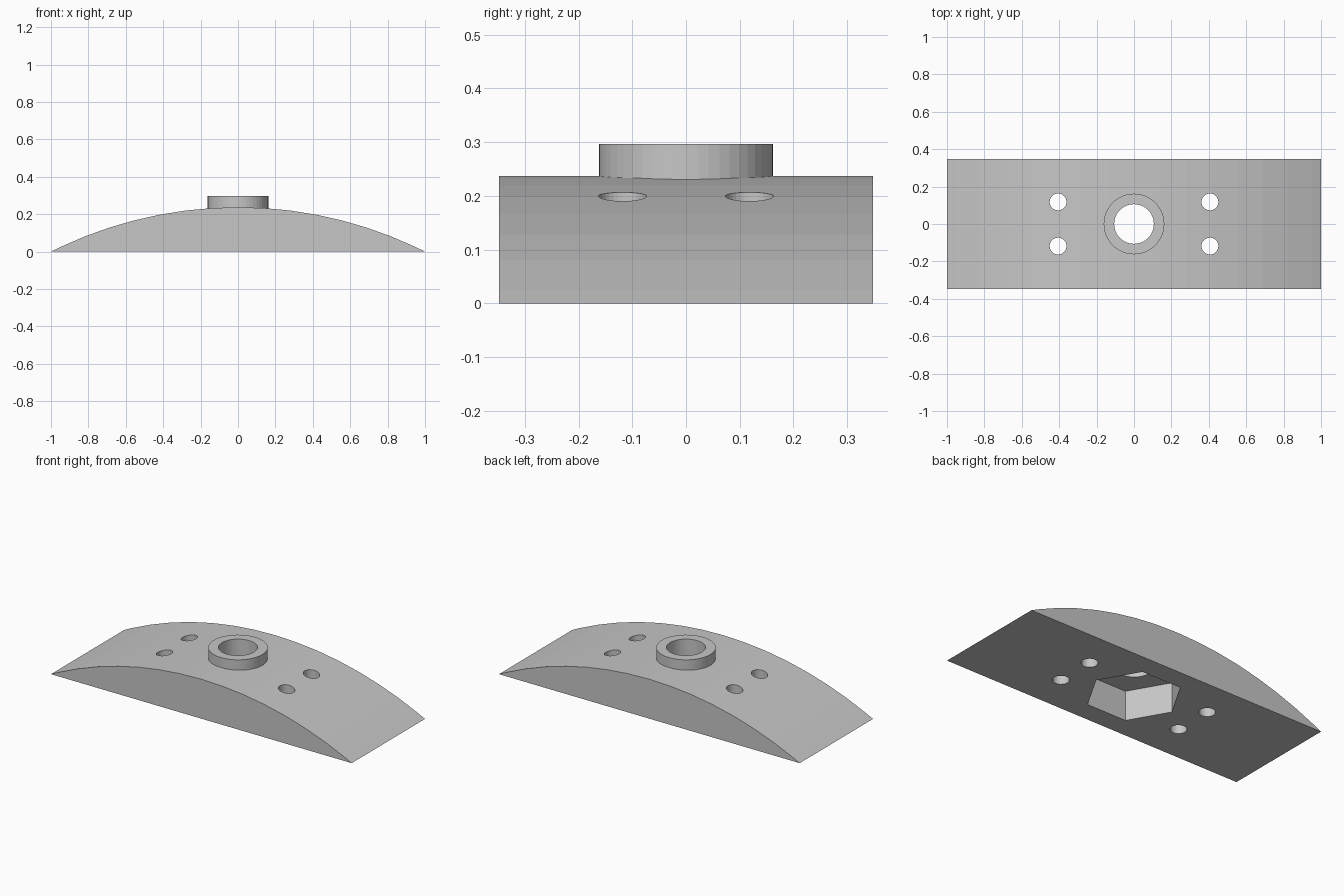
import bpy
import bmesh
from math import asin, sin, cos, radians

cube = bpy.data.objects.get("Cube")
if cube:
    bpy.data.objects.remove(cube, do_unlink=True)

# Overall sizes
HALF_WIDTH = 0.348
RISE = 0.237
RADIUS = (1 + RISE ** 2) / (2 * RISE)
HUB_TOP = 0.296
POCKET_TOP = 0.178

grey = bpy.data.materials.new("plain grey")
grey.use_nodes = True
colour = (0.57, 0.57, 0.57, 1)
grey.diffuse_color = colour
grey.node_tree.nodes["Principled BSDF"].inputs["Base Color"].default_value = colour


def make_object(name, bm):
    bmesh.ops.recalc_face_normals(bm, faces=bm.faces)
    mesh = bpy.data.meshes.new(name)
    bm.to_mesh(mesh)
    bm.free()
    mesh.materials.append(grey)
    obj = bpy.data.objects.new(name, mesh)
    bpy.context.collection.objects.link(obj)
    return obj


def prism(name, radius, sides, bottom, top, x=0, y=0):
    """Upright prism with one corner on the x axis."""
    bm = bmesh.new()
    ring = [bm.verts.new((x + radius * cos(radians(360 * i / sides)),
                          y + radius * sin(radians(360 * i / sides)), bottom))
            for i in range(sides)]
    face = bm.faces.new(ring)
    up = bmesh.ops.extrude_face_region(bm, geom=[face])["geom"]
    bmesh.ops.translate(bm, vec=(0, 0, top - bottom),
                        verts=[v for v in up if isinstance(v, bmesh.types.BMVert)])
    return make_object(name, bm)


def combine(target, tool, operation):
    """Apply a boolean and discard the tool."""
    mod = target.modifiers.new(operation.lower(), 'BOOLEAN')
    mod.operation = operation
    mod.solver = 'EXACT'
    mod.object = tool
    bpy.context.view_layer.objects.active = target
    bpy.ops.object.modifier_apply(modifier=mod.name)
    bpy.data.objects.remove(tool, do_unlink=True)


# Arched block: circular segment profile, extruded across the width
end = asin(1 / RADIUS)
angles = [-end] + [radians(3.6 * k) for k in range(-7, 8)] + [end]
bm = bmesh.new()
profile = [bm.verts.new((RADIUS * sin(a), -HALF_WIDTH, RADIUS * cos(a) - RADIUS + RISE))
           for a in angles]
side = bm.faces.new(profile)
back = bmesh.ops.extrude_face_region(bm, geom=[side])["geom"]
bmesh.ops.translate(bm, vec=(0, 2 * HALF_WIDTH, 0),
                    verts=[v for v in back if isinstance(v, bmesh.types.BMVert)])
block = make_object("arched_block", bm)

# Raised collar on top
combine(block, prism("collar", 0.162, 48, 0.2, HUB_TOP), 'UNION')

# Hexagonal pocket underneath, and the bore through the collar
combine(block, prism("hex_pocket", 0.261, 6, -0.1, POCKET_TOP), 'DIFFERENCE')
combine(block, prism("bore", 0.106, 48, 0.1, 0.5), 'DIFFERENCE')

# Four screw holes
for sx in (-1, 1):
    for sy in (-1, 1):
        hole = prism("screw_hole", 0.045, 32, -0.1, 0.5, sx * 0.406, sy * 0.118)
        combine(block, hole, 'DIFFERENCE')
